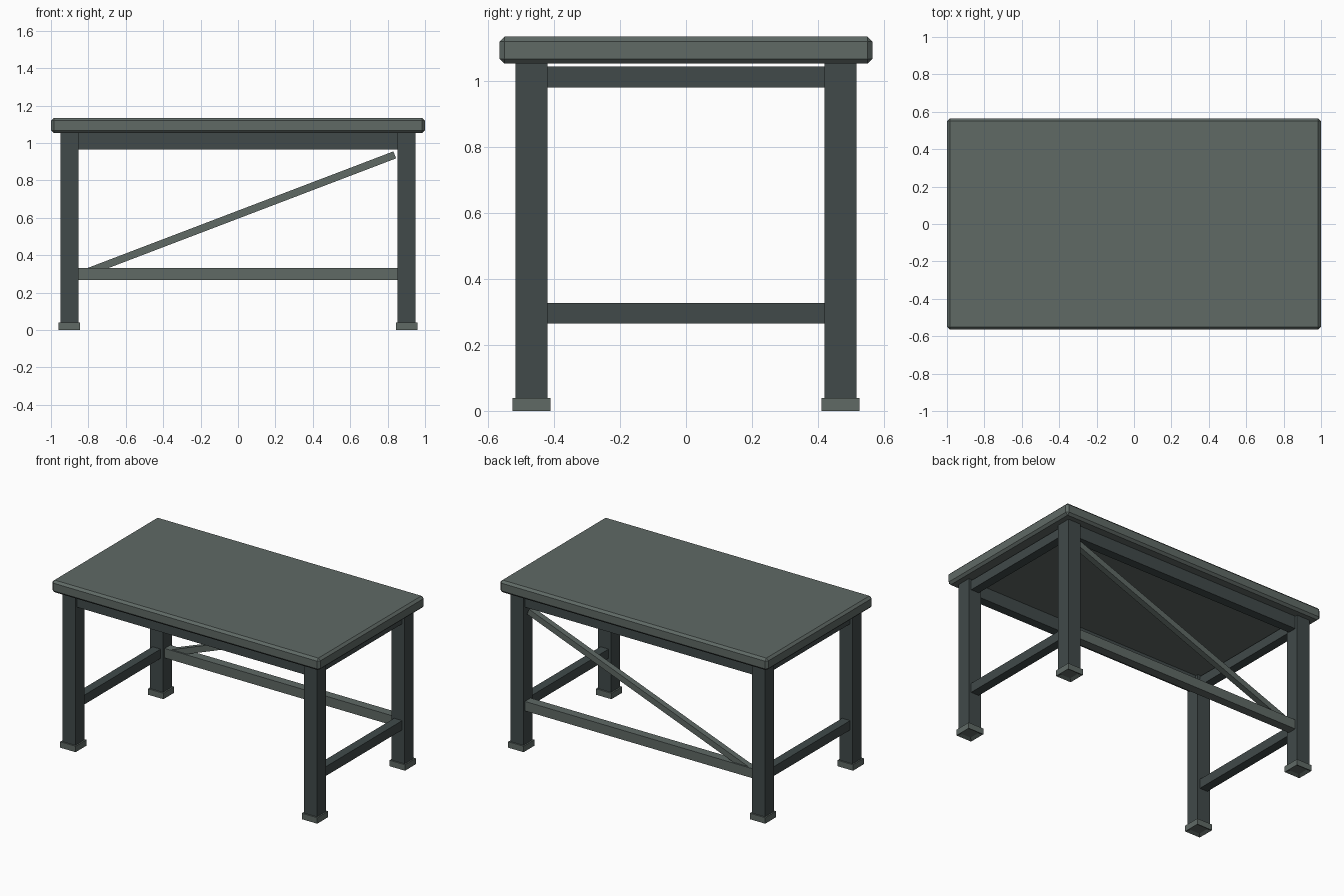
import bpy, bmesh, math
from mathutils import Matrix, Vector

cube = bpy.data.objects.get("Cube")
if cube:
    bpy.data.objects.remove(cube, do_unlink=True)


def make_material(name, rgb):
    mat = bpy.data.materials.new(name)
    mat.use_nodes = True
    color = (*rgb, 1)
    mat.diffuse_color = color
    mat.node_tree.nodes["Principled BSDF"].inputs["Base Color"].default_value = color
    return mat


grey = make_material("grey green", (0.115, 0.142, 0.131))
dark = make_material("dark slate", (0.052, 0.068, 0.068))


def box(name, center, size, mat, tilt=0, chamfer=0, recess=0):
    """Box turned about y by tilt; optional chamfered edges or recessed underside."""
    bm = bmesh.new()
    bmesh.ops.create_cube(bm, size=1, matrix=Matrix.Diagonal((*size, 1)))
    if chamfer:
        bmesh.ops.bevel(bm, geom=bm.edges[:], offset=chamfer, segments=1, affect='EDGES')
    if recess:
        bm.normal_update()
        under = min(bm.faces, key=lambda f: f.calc_center_median().z)
        bmesh.ops.inset_individual(bm, faces=[under], thickness=recess)
        bmesh.ops.translate(bm, verts=under.verts, vec=Vector((0, 0, 0.01)))
    mesh = bpy.data.meshes.new(name)
    bm.to_mesh(mesh)
    bm.free()
    mesh.materials.append(mat)
    obj = bpy.data.objects.new(name, mesh)
    obj.location = center
    obj.rotation_euler.y = tilt
    bpy.context.collection.objects.link(obj)
    return obj


LEG_X, LEG_Y = 0.902, 0.468   # leg centre lines
LEG = 0.096                   # leg width
RAIL = 0.06                   # rail thickness
TOP_Z = 1.052                 # underside of the top
span_x = 2 * LEG_X - LEG
span_y = 2 * LEG_Y - LEG

# Chamfered top
box("table_top", (0, 0, TOP_Z + 0.041), (2, 1.13, 0.082), grey, chamfer=0.015)

# Legs and feet
for x_side, x_name in ((-1, "right"), (1, "left")):
    for y_side, y_name in ((-1, "front"), (1, "back")):
        x, y = x_side * LEG_X, y_side * LEG_Y
        label = y_name + "_" + x_name
        box(label + "_leg", (x, y, TOP_Z / 2 + 0.01), (LEG, LEG, TOP_Z - 0.02), dark)
        box(label + "_foot", (x, y, 0.02), (0.115, 0.115, 0.04), grey, recess=0.03)

    # Side rails
    for z, level in ((0.296, "lower"), (1.012, "upper")):
        box(level + "_" + x_name + "_rail", (x_side * LEG_X, 0, z),
            (RAIL, span_y, 0.063), dark)

# Long aprons under the top
for y_side, y_name in ((-1, "front"), (1, "back")):
    box(y_name + "_apron", (0, y_side * LEG_Y, TOP_Z - 0.043),
        (span_x, RAIL, 0.086), dark)

# Back stretcher and diagonal brace
box("back_rail", (0, LEG_Y, 0.298), (span_x, RAIL, 0.064), grey)
start, end = Vector((-0.838, LEG_Y, 0.297)), Vector((0.838, LEG_Y, 0.936))
run = end - start
box("diagonal_brace", (start + end) / 2, (run.length, 0.04, 0.04), grey,
    tilt=-math.atan2(run.z, run.x))
